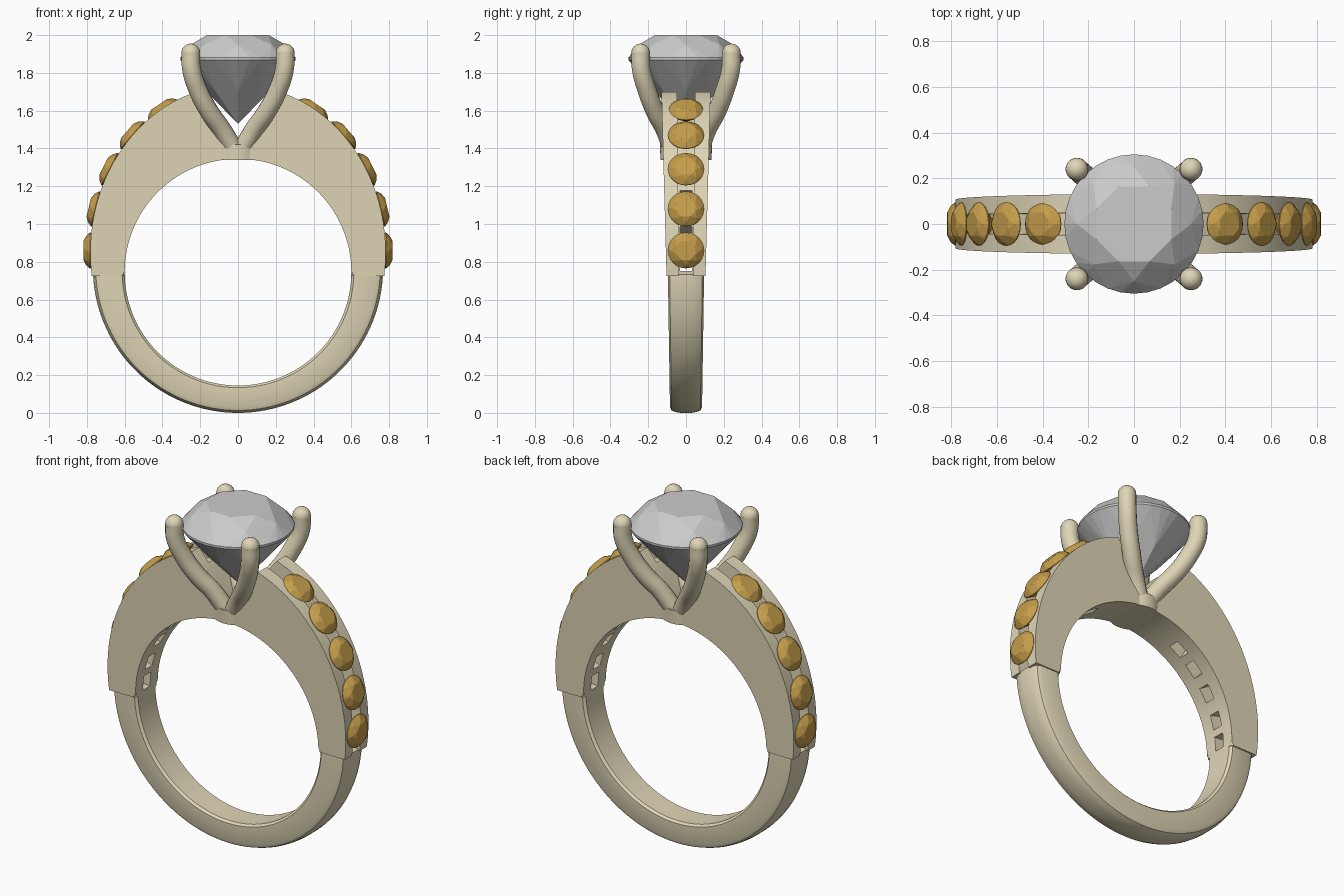
import bpy, bmesh
from math import sin, cos, pi, sqrt, asin
from mathutils import Matrix, Vector

if "Cube" in bpy.data.objects:
    bpy.data.objects.remove(bpy.data.objects["Cube"])

CZ, R_IN = 0.745, 0.60               # finger hole centre height and radius
EZ, EA, EB = 0.85, 0.782, 0.886      # ellipse of the upper shoulders


def material(name, rgb):
    m = bpy.data.materials.new(name)
    m.diffuse_color = (*rgb, 1)
    m.use_nodes = True
    m.node_tree.nodes["Principled BSDF"].inputs["Base Color"].default_value = m.diffuse_color
    return m


METAL = material("pale_gold", (0.74, 0.67, 0.47))
AMBER = material("amber", (0.56, 0.34, 0.07))


def finish(name, bm, mat=None, smooth=None):
    bmesh.ops.recalc_face_normals(bm, faces=bm.faces[:])
    me = bpy.data.meshes.new(name)
    bm.to_mesh(me)
    bm.free()
    ob = bpy.data.objects.new(name, me)
    bpy.context.collection.objects.link(ob)
    if mat:
        me.materials.append(mat)
    if smooth:
        smooth_shade(ob, smooth)
    return ob


def activate(ob):
    bpy.ops.object.select_all(action='DESELECT')
    ob.select_set(True)
    bpy.context.view_layer.objects.active = ob


def smooth_shade(ob, angle):
    activate(ob)
    bpy.ops.object.shade_smooth_by_angle(angle=angle)


def shoulder(z, off=0.0):
    """Point (x, z) on the shoulder ellipse, pushed out by off, plus its normal."""
    t = asin((z - EZ) / EB)
    n = Vector((cos(t) / EA, sin(t) / EB)).normalized()
    return Vector((EA * cos(t), EZ + EB * sin(t))) + n * off, n


def prism(bm, pts, width):
    """Extrude an xz outline along y; width(z) is the half thickness."""
    a = [bm.verts.new((x, -width(z), z)) for x, z in pts]
    b = [bm.verts.new((x, width(z), z)) for x, z in pts]
    bm.faces.new(a)
    bm.faces.new(b[::-1])
    for i in range(len(pts)):
        j = (i + 1) % len(pts)
        bm.faces.new((a[i], b[i], b[j], a[j]))


def gem(name, r, crown, pavilion, n, matrix, mat=None):
    """Round brilliant: convex hull of table, crown, girdle, pavilion and culet."""
    bm = bmesh.new()
    rings = [(0.58, crown, 8, 0.5), (0.82, crown * 0.6, 8, 0), (1, 0.02 * r, n, 0),
             (1, -0.02 * r, n, 0), (0.55, -pavilion * 0.5, 8, 0)]
    for k, z, m, ph in rings:
        for i in range(m):
            a = 2 * pi * (i + ph) / m
            bm.verts.new((r * k * cos(a), r * k * sin(a), z))
    bm.verts.new((0, 0, -pavilion))
    bmesh.ops.convex_hull(bm, input=bm.verts[:])
    bmesh.ops.transform(bm, matrix=matrix, verts=bm.verts[:])
    return finish(name, bm, mat)


# Lower shank: domed section swept along the bottom half
bm = bmesh.new()
section = [(0, -0.85), (0, 0.85), (0.08, 1), (0.78, 1), (0.91, 0.9), (0.97, 0.65), (1, 0.3),
           (1, -0.3), (0.97, -0.65), (0.91, -0.9), (0.78, -1), (0.08, -1)]
rows, STEPS = [], 64
for i in range(STEPS + 1):
    t = pi + 0.015 + (pi - 0.03) * i / STEPS
    s = -sin(t)
    outer = 0.768 - 0.023 * s
    w = 0.096 - 0.011 * s
    row = []
    for u, v in section:
        r = R_IN + (outer - R_IN) * u
        row.append(bm.verts.new((r * cos(t), v * w, CZ + r * sin(t))))
    rows.append(row)
for p, q in zip(rows, rows[1:]):
    for i in range(len(section)):
        j = (i + 1) % len(section)
        bm.faces.new((p[i], p[j], q[j], q[i]))
bm.faces.new(rows[0])
bm.faces.new(rows[-1])
finish("lower_shank", bm, METAL, 0.6)

# Upper shank: both shoulders and the notch under the centre stone
Z0, Z1 = 0.725, 1.70
half = [tuple(shoulder(Z0 + (Z1 - Z0) * sin(pi / 2 * i / 28))[0]) for i in range(29)]
half += [(0.14, 1.60), (0.045, 1.41)]
a0 = asin((Z0 - CZ) / R_IN)
inner = [(R_IN * cos(t), CZ + R_IN * sin(t))
         for t in (pi - a0 + (2 * a0 - pi) * i / 72 for i in range(73))]
outline = half + [(-x, z) for x, z in reversed(half)] + inner
bm = bmesh.new()
prism(bm, outline, lambda z: 0.103 + 0.027 * (z - Z0) / (Z1 - Z0))
on_hole = lambda v: abs(sqrt(v.co.x ** 2 + (v.co.z - CZ) ** 2) - R_IN) < 1e-3
rim = [e for e in bm.edges if all(on_hole(v) for v in e.verts)
       and e.verts[0].co.y * e.verts[1].co.y > 0]
bmesh.ops.bevel(bm, geom=rim, offset=0.015, segments=2, profile=0.5, affect='EDGES')
shank = finish("upper_shank", bm, METAL)

# Cutters: stone channel along each shoulder, and openings through its floor
GEM_Z = [0.86, 1.08, 1.29, 1.47, 1.61]
bm = bmesh.new()
zs = [0.65 + 1.075 * sin(pi / 2 * i / 24) for i in range(25)]
strip = [shoulder(z, 0.08)[0] for z in zs] + [shoulder(z, -0.09)[0] for z in reversed(zs)]
for side in (1, -1):
    prism(bm, [(side * p.x, p.y) for p in strip], lambda z: 0.036 + 0.012 * (z - 0.7))
channel = finish("channel_cutter", bm)
bm = bmesh.new()
for side in (1, -1):
    for z in (0.80, 0.97, 1.185, 1.38, 1.54):
        p = shoulder(z)[0]
        d = (Vector((0, CZ)) - p).normalized()
        c = p + d * 0.19
        x_axis = Vector((side * d.x, 0, d.y))
        y_axis = Vector((0, 1, 0))
        m = Matrix((x_axis, y_axis, x_axis.cross(y_axis))).transposed().to_4x4()
        m.translation = (side * c.x, 0, c.y)
        bmesh.ops.create_cube(bm, size=1, matrix=m @ Matrix.Diagonal((0.5, 0.066, 0.085, 1)))
holes = finish("opening_cutter", bm)
for cutter in (channel, holes):
    cutter.hide_render = True
    mod = shank.modifiers.new("cut", 'BOOLEAN')
    mod.operation, mod.solver, mod.object = 'DIFFERENCE', 'EXACT', cutter
    activate(shank)
    bpy.ops.object.modifier_apply(modifier=mod.name)
    bpy.data.objects.remove(cutter)
smooth_shade(shank, 0.5)

# Side stones, five on each shoulder
for side, label in ((1, "right"), (-1, "left")):
    for i, z in enumerate(GEM_Z):
        p, n = shoulder(z, -0.008 if i == 4 else 0)
        rot = Vector((side * n.x, 0, n.y)).to_track_quat('Z', 'Y').to_matrix().to_4x4()
        gem(f"{label}_stone_{i + 1}", 0.095, 0.036, 0.075, 24,
            Matrix.Translation((side * p.x, 0, p.y)) @ rot, AMBER)

# Round seat that carries the prongs
bm = bmesh.new()
bmesh.ops.create_cone(bm, cap_ends=True, segments=48, radius1=0.135, radius2=0.138,
                      depth=0.08, matrix=Matrix.Translation((0, 0, 1.38)))
finish("prong_seat", bm, METAL, 0.6)

# Four curved prongs with rounded tips
path = [(0.03, 0.08, 1.41), (0.085, 0.112, 1.5), (0.155, 0.165, 1.6),
        (0.212, 0.207, 1.71), (0.246, 0.237, 1.82), (0.25, 0.24, 1.905)]
for k, (sx, sy) in enumerate(((1, 1), (-1, 1), (-1, -1), (1, -1))):
    cu = bpy.data.curves.new(f"prong_{k + 1}", 'CURVE')
    cu.dimensions = '3D'
    cu.bevel_depth, cu.bevel_resolution, cu.use_fill_caps = 0.05, 6, True
    cu.resolution_u = 8
    sp = cu.splines.new('BEZIER')
    sp.bezier_points.add(len(path) - 1)
    for bp, (x, y, z) in zip(sp.bezier_points, path):
        bp.co = (sx * x, sy * y, z)
        bp.handle_left_type = bp.handle_right_type = 'AUTO'
    cu.materials.append(METAL)
    ob = bpy.data.objects.new(cu.name, cu)
    bpy.context.collection.objects.link(ob)
    bm = bmesh.new()
    x, y, z = path[-1]
    bmesh.ops.create_uvsphere(bm, u_segments=20, v_segments=12, radius=0.05,
                              matrix=Matrix.Translation((sx * x, sy * y, z)))
    finish(f"prong_tip_{k + 1}", bm, METAL, 0.6)

# Large centre stone
gem("centre_stone", 0.305, 0.125, 0.345, 32, Matrix.Translation((0, 0, 1.875)))
